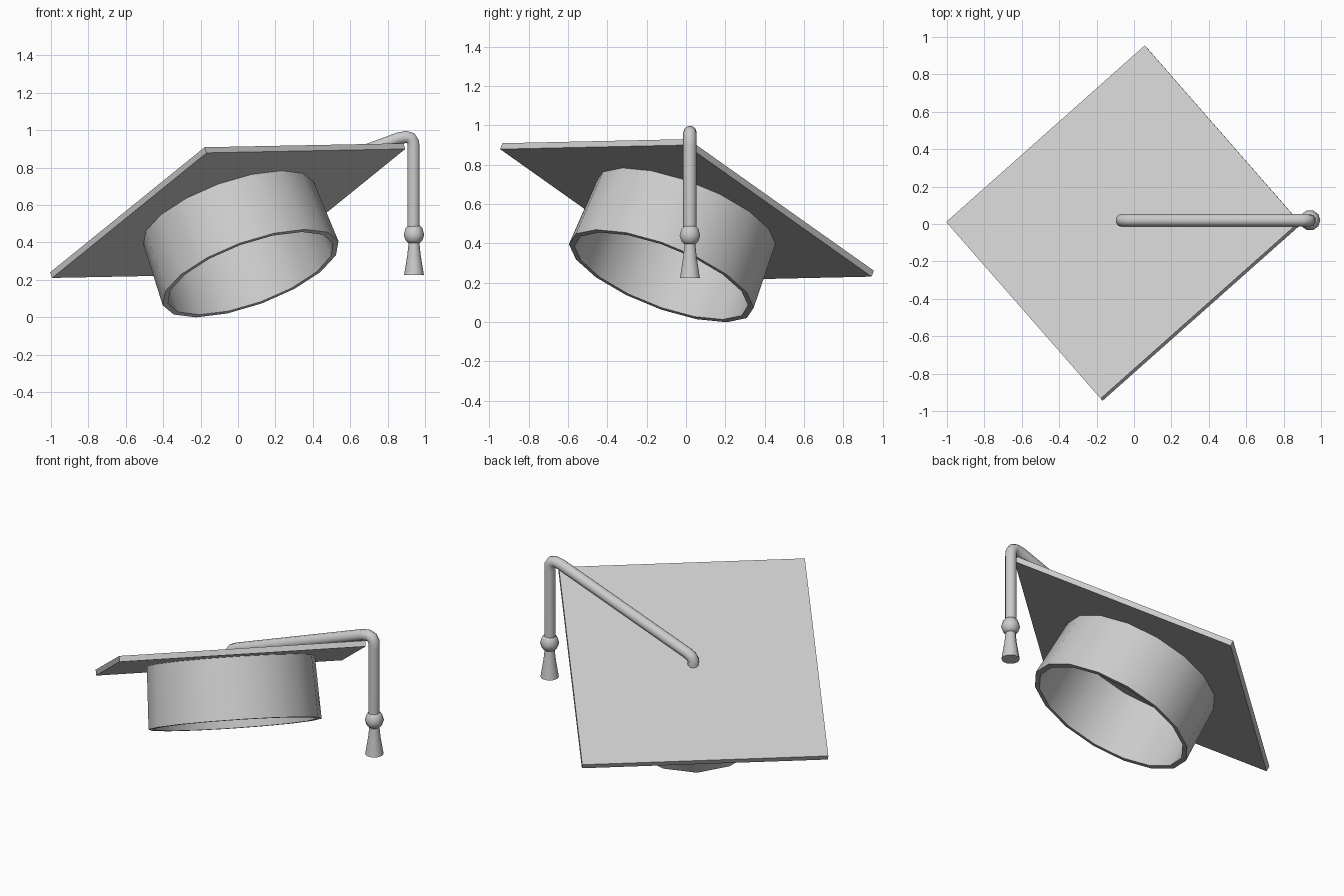
import bpy, math
from mathutils import Matrix, Vector

if "Cube" in bpy.data.objects:
    bpy.data.objects.remove(bpy.data.objects["Cube"])

# Tilted frame of the cap: u runs to the tassel corner, n is the board normal
u = Vector((0.939, 0.0, 0.343)).normalized()
n = Vector((-0.322, 0.343, 0.882))
n = (n - u * n.dot(u)).normalized()
v = n.cross(u)
centre = Vector((-0.055, 0.005, 0.57))
tilt = Matrix.Translation(centre) @ Matrix((u, v, n)).transposed().to_4x4()


def finish(obj, angle):
    bpy.ops.object.select_all(action='DESELECT')
    obj.select_set(True)
    bpy.context.view_layer.objects.active = obj
    bpy.ops.object.shade_smooth_by_angle(angle=math.radians(angle))


def lathe(name, profile, sides, matrix, closed=False, caps=False, angle=40):
    """Turn a (radius, height) profile, listed top to bottom, about local z."""
    verts = [(r * math.cos(2 * math.pi * i / sides), r * math.sin(2 * math.pi * i / sides), z)
             for r, z in profile for i in range(sides)]
    k = len(profile)
    faces = []
    for j in range(k if closed else k - 1):
        a, b = j * sides, (j + 1) % k * sides
        for i in range(sides):
            m = (i + 1) % sides
            faces.append((a + i, b + i, b + m, a + m))
    if caps:
        faces.append(tuple(range(sides)))
        faces.append(tuple(reversed(range((k - 1) * sides, k * sides))))
    mesh = bpy.data.meshes.new(name)
    mesh.from_pydata(verts, [], faces)
    obj = bpy.data.objects.new(name, mesh)
    bpy.context.collection.objects.link(obj)
    obj.matrix_world = matrix
    finish(obj, angle)
    return obj


# Square board, corners on the u and v axes
lathe("board", [(1.005, 0.017), (1.005, -0.017)], 4, tilt, caps=True, angle=30)

# Hollow head band under the board
lathe("head_band", [(0.485, -0.005), (0.5, -0.38), (0.47, -0.38), (0.455, -0.005)],
      16, tilt, closed=True)

# Cord: out of the board centre, along the board, over the corner and down
tx, ty = 0.939, 0.02


def on_board(x, h):
    """Point at plan position (x, ty), height h above the board top."""
    d = (x - centre.x) * n.x + (ty - centre.y) * n.y
    return (x, ty, centre.z + (0.017 + h - d) / n.z)


path = [on_board(-0.062, -0.02), on_board(-0.066, 0.018), on_board(-0.05, 0.031),
        on_board(-0.02, 0.034), on_board(0.86, 0.034),
        (0.9, ty, 0.964), (0.924, ty, 0.957), (0.937, ty, 0.935),
        (tx, ty, 0.9), (tx, ty, 0.45)]
curve = bpy.data.curves.new("cord", 'CURVE')
curve.dimensions = '3D'
curve.bevel_depth = 0.034
curve.bevel_resolution = 3
curve.use_fill_caps = True
spline = curve.splines.new('POLY')
spline.points.add(len(path) - 1)
for p, co in zip(spline.points, path):
    p.co = (*co, 1)
cord = bpy.data.objects.new("cord", curve)
bpy.context.collection.objects.link(cord)
bpy.ops.object.select_all(action='DESELECT')
cord.select_set(True)
bpy.context.view_layer.objects.active = cord
bpy.ops.object.convert(target='MESH')
finish(bpy.context.view_layer.objects.active, 60)

# Tassel knot and flared fringe
place = Matrix.Translation((tx + 0.002, ty, 0))
lathe("tassel_knot", [(0.03, 0.49), (0.045, 0.475), (0.055, 0.44), (0.045, 0.41), (0.028, 0.395)],
      10, place, caps=True, angle=60)
lathe("tassel_fringe", [(0.028, 0.405), (0.036, 0.33), (0.053, 0.225)], 10, place, caps=True)
